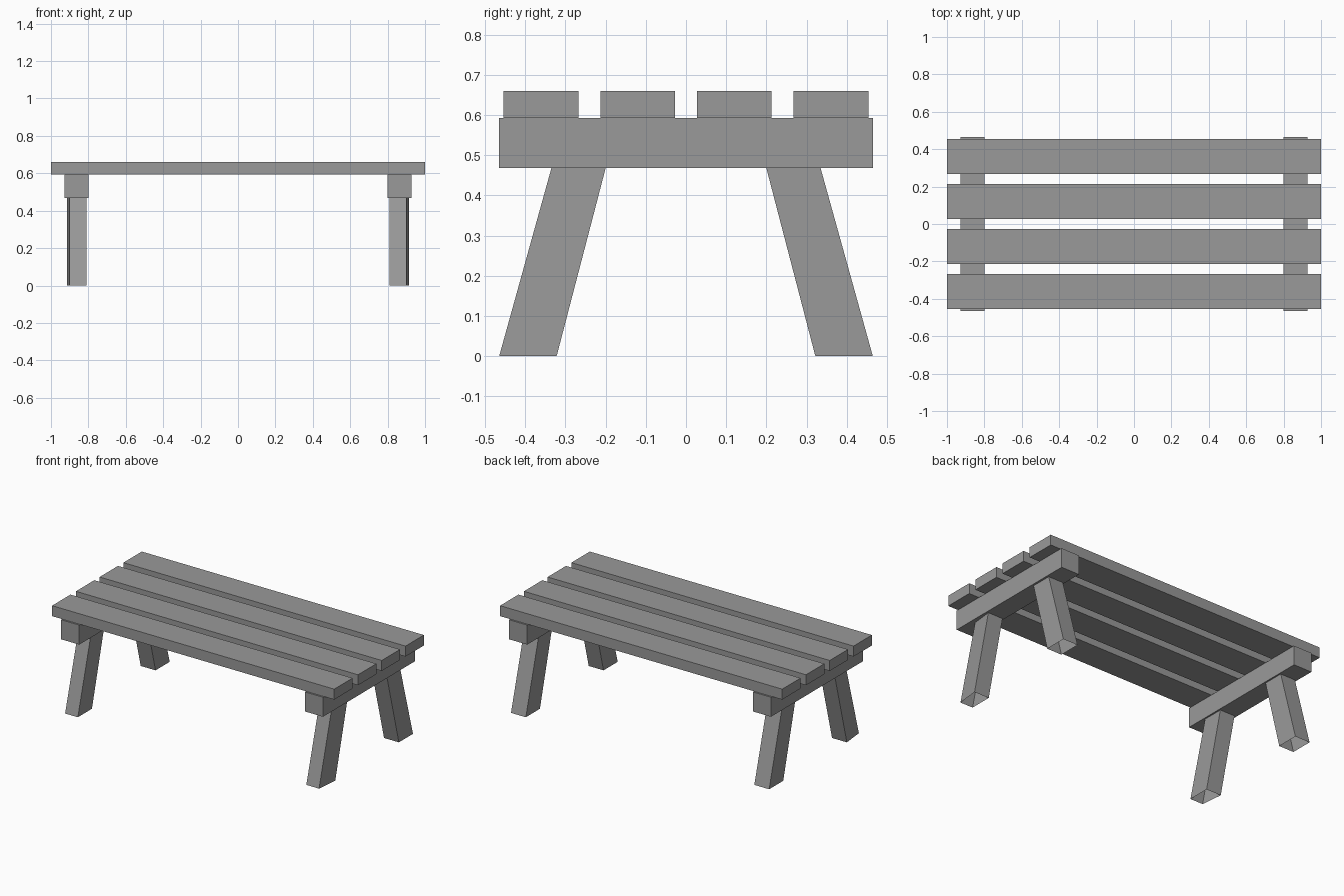
import bpy
import bmesh

cube = bpy.data.objects.get("Cube")
if cube:
    bpy.data.objects.remove(cube, do_unlink=True)

grey = bpy.data.materials.new("plain grey")
grey.use_nodes = True
grey.diffuse_color = (0.32, 0.32, 0.32, 1)
bsdf = next(n for n in grey.node_tree.nodes if n.type == 'BSDF_PRINCIPLED')
bsdf.inputs["Base Color"].default_value = grey.diffuse_color

BEAM_BOTTOM, BEAM_TOP, TABLE_TOP = 0.468, 0.593, 0.66


def make_object(name, bm):
    bmesh.ops.recalc_face_normals(bm, faces=bm.faces)
    mesh = bpy.data.meshes.new(name)
    bm.to_mesh(mesh)
    bm.free()
    mesh.materials.append(grey)
    obj = bpy.data.objects.new(name, mesh)
    bpy.context.collection.objects.link(obj)


def box(name, x, y, z):
    """Box spanning three (low, high) ranges."""
    bm = bmesh.new()
    bmesh.ops.create_cube(bm, size=1)
    for v in bm.verts:
        v.co = [r[0] if c < 0 else r[1] for c, r in zip(v.co, (x, y, z))]
    make_object(name, bm)


def leg(name, sx, sy, outer_x):
    """Splayed hollow leg, open at the foot; outer_x is the width limit of its outward face."""
    bm = bmesh.new()
    bmesh.ops.create_cube(bm, size=1)
    for v in bm.verts:
        upper, far = v.co.z > 0, v.co.y > 0
        y = (0.335 if far else 0.2) if upper else (0.465 if far else 0.322)
        x = 0.81 if v.co.x < 0 else (outer_x if far else 0.915)
        v.co = (sx * x, sy * y, BEAM_BOTTOM if upper else 0)
    bmesh.ops.recalc_face_normals(bm, faces=bm.faces)
    foot = [f for f in bm.faces if all(v.co.z < 0.01 for v in f.verts)]
    bmesh.ops.delete(bm, geom=foot, context='FACES_ONLY')
    make_object(name, bm)


# Four long planks
for i, y in enumerate((-0.361, -0.12, 0.12, 0.361)):
    box(f"top_plank_{i + 1}", (-1, 1), (y - 0.093, y + 0.093), (BEAM_TOP, TABLE_TOP))

# Cross beams and legs at each end
for side, sx in (("right", -1), ("left", 1)):
    box(f"{side}_cross_beam", sorted((sx * 0.8, sx * 0.928)), (-0.465, 0.465),
        (BEAM_BOTTOM, BEAM_TOP))
    leg(f"front_{side}_leg", sx, -1, 0.9)
    leg(f"back_{side}_leg", sx, 1, 0.915)
